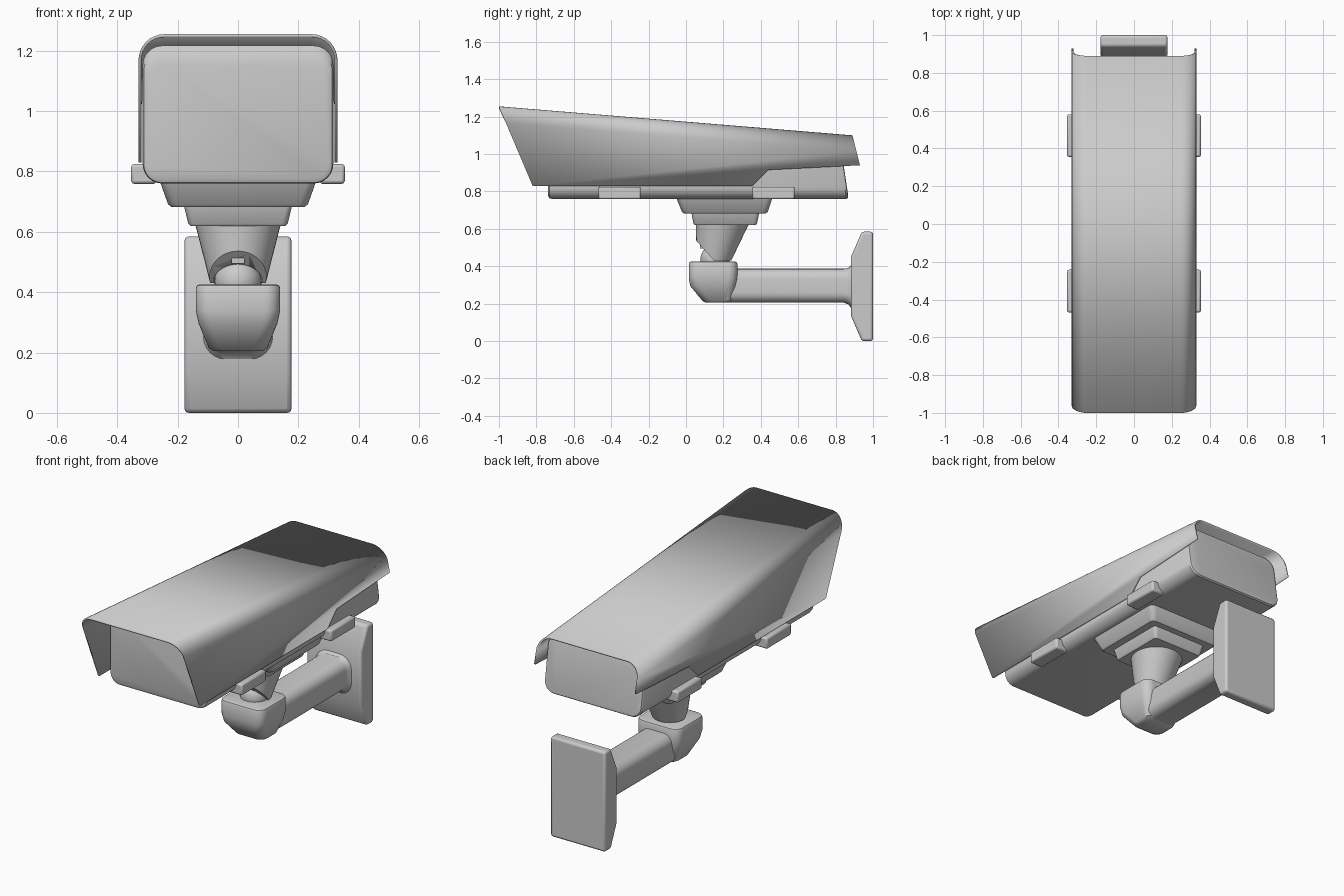
import bpy, bmesh
from math import sin, cos, pi
from mathutils import Vector

if "Cube" in bpy.data.objects:
    bpy.data.objects.remove(bpy.data.objects["Cube"])


def make(name, bm):
    me = bpy.data.meshes.new(name)
    bm.to_mesh(me)
    bm.free()
    ob = bpy.data.objects.new(name, me)
    bpy.context.collection.objects.link(ob)
    return ob


def bevel(ob, width, segments=3):
    m = ob.modifiers.new("bevel", 'BEVEL')
    m.width, m.segments, m.limit_method = width, segments, 'ANGLE'


def rrect(hw, b0, b1, r, n=6):
    """Rounded rectangle: first axis -hw..hw, second axis b0..b1."""
    out = []
    for k, (cx, cy) in enumerate([(hw - r, b1 - r), (r - hw, b1 - r),
                                  (r - hw, b0 + r), (hw - r, b0 + r)]):
        for i in range(n + 1):
            a = (k + i / n) * pi / 2
            out.append((cx + r * cos(a), cy + r * sin(a)))
    return out


def loft(name, rings):
    """Skin a series of equal-length rings and cap both ends."""
    bm = bmesh.new()
    vs = [[bm.verts.new(p) for p in ring] for ring in rings]
    n = len(vs[0])
    for a, b in zip(vs, vs[1:]):
        for i in range(n):
            j = (i + 1) % n
            bm.faces.new((a[i], a[j], b[j], b[i]))
    bm.faces.new(vs[0])
    bm.faces.new(vs[-1])
    bmesh.ops.recalc_face_normals(bm, faces=bm.faces[:])
    return make(name, bm)


def loft_z(name, sections):
    """Sections: z, half width, y0, y1, radius."""
    return loft(name, [[(x, y, s[0]) for x, y in rrect(*s[1:])] for s in sections])


def loft_y(name, sections, lean=0.0):
    """Sections: y, half width, z0, z1, radius, lean amount of that section."""
    return loft(name, [[(x, s[0] - s[5] * (z - 0.76), z) for x, z in rrect(*s[1:5])]
                       for s in sections])


def box(name, lo, hi):
    bm = bmesh.new()
    bmesh.ops.create_cube(bm, size=1)
    lo, hi = Vector(lo), Vector(hi)
    for v in bm.verts:
        v.co = [(l + h) / 2 + c * (h - l) for l, h, c in zip(lo, hi, v.co)]
    return make(name, bm)


# sun hood: sloping arch with slanted ends and stepped side skirts
R, W, N = 0.085, 0.33, 8
bm = bmesh.new()
rows = []
for side in (-1, 1):
    arc = []
    for i in range(N + 1):
        a = i / N * pi / 2
        x, d = side * (W - R + R * sin(a)), R * (1 - cos(a))
        t, u = d / 0.4102, d / 0.1567
        arc.append((bm.verts.new((x, -1 + 0.18 * t, 1.255 - 0.425 * t)),
                    bm.verts.new((x, 0.89 + 0.04 * u, 1.10 - 0.16 * u))))
    f, b = arc[-1]
    skirt = [(0.93, 0.94), (0.44, 0.915), (0.355, 0.83), (-0.82, 0.83)]
    bm.faces.new([f, b] + [bm.verts.new((side * W, y, z)) for y, z in skirt])
    rows += arc[::-1] if side < 0 else arc
for (f0, b0), (f1, b1) in zip(rows, rows[1:]):
    bm.faces.new((f0, f1, b1, b0))
bmesh.ops.recalc_face_normals(bm, faces=bm.faces[:])
bm.normal_update()
if max(bm.faces, key=lambda f: f.calc_center_median().z).normal.z < 0:
    bmesh.ops.reverse_faces(bm, faces=bm.faces[:])
hood = make("sun_hood", bm)
m = hood.modifiers.new("thickness", 'SOLIDIFY')
m.thickness, m.offset = 0.01, -1

# camera housing with softened ends
loft_y("housing", [(-0.737, 0.300, 0.778, 1.155, 0.05, 0),
                   (-0.730, 0.312, 0.763, 1.195, 0.06, 0),
                   (-0.715, 0.316, 0.760, 1.217, 0.065, 0),
                   (0.858, 0.316, 0.760, 1.085, 0.065, 0.15),
                   (0.867, 0.310, 0.766, 1.079, 0.06, 0.15),
                   (0.870, 0.298, 0.778, 1.067, 0.05, 0.15)])

# side clips
for side, tag in ((-1, "left"), (1, "right")):
    for y, end in ((-0.355, "front"), (0.468, "rear")):
        x0, x1 = sorted((side * 0.27, side * 0.354))
        clip = box(f"clip_{end}_{tag}", (x0, y - 0.113, 0.759), (x1, y + 0.113, 0.825))
        bevel(clip, 0.01, 2)

# stepped mounting plates under the housing
loft_z("upper_mount_plate", [(0.765, 0.258, -0.052, 0.462, 0.03),
                             (0.692, 0.232, -0.022, 0.438, 0.03),
                             (0.683, 0.222, -0.012, 0.428, 0.025)])
loft_z("lower_mount_plate", [(0.69, 0.18, 0.028, 0.392, 0.02),
                             (0.628, 0.165, 0.040, 0.380, 0.02),
                             (0.620, 0.158, 0.047, 0.373, 0.015)])

# tapered socket neck, cut slantwise at the front
bm = bmesh.new()
ends = []
for z, y, r in ((0.63, 0.195, 0.143), (0.43, 0.15, 0.092)):
    ends.append([bm.verts.new((r * cos(i * pi / 20), y + r * sin(i * pi / 20), z))
                 for i in range(40)])
for i in range(40):
    j = (i + 1) % 40
    bm.faces.new((ends[0][i], ends[0][j], ends[1][j], ends[1][i]))
for e in ends:
    bm.faces.new(e)
cut = bmesh.ops.bisect_plane(bm, geom=bm.verts[:] + bm.edges[:] + bm.faces[:],
                             plane_co=(0, 0.065, 0.525), plane_no=(0, -0.095, -0.085),
                             clear_outer=True)
bmesh.ops.holes_fill(bm, edges=[e for e in bm.edges if e.is_boundary])
bmesh.ops.recalc_face_normals(bm, faces=bm.faces[:])
neck = make("socket_neck", bm)


def sphere(name, r):
    bm = bmesh.new()
    bmesh.ops.create_uvsphere(bm, u_segments=32, v_segments=20, radius=r)
    bmesh.ops.translate(bm, verts=bm.verts[:], vec=(0, 0.155, 0.437))
    return make(name, bm)


# ball joint and the hollow it sits in
cutter = sphere("socket_cutter", 0.083)
cutter.hide_render = True
cutter.hide_viewport = False
cutter.display_type = 'WIRE'
m = neck.modifiers.new("socket", 'BOOLEAN')
m.operation, m.object, m.solver = 'DIFFERENCE', cutter, 'EXACT'
sphere("ball_joint", 0.078)
box("socket_tab", (-0.022, 0.075, 0.495), (0.022, 0.13, 0.53))

# arm head: rounded block tapering downwards
head = loft_z("arm_head", [(0.205, 0.082, 0.108, 0.235, 0.04),
                           (0.215, 0.097, 0.088, 0.250, 0.045),
                           (0.295, 0.130, 0.022, 0.268, 0.05),
                           (0.340, 0.140, 0.015, 0.275, 0.05),
                           (0.413, 0.140, 0.015, 0.275, 0.05),
                           (0.422, 0.136, 0.019, 0.271, 0.046),
                           (0.426, 0.126, 0.029, 0.261, 0.036)])

# arm flaring into the wall plate
loft_y("arm", [(0.15, 0.10, 0.205, 0.387, 0.055, 0),
               (0.845, 0.10, 0.205, 0.387, 0.055, 0),
               (0.870, 0.104, 0.195, 0.392, 0.06, 0),
               (0.882, 0.115, 0.178, 0.405, 0.075, 0),
               (0.900, 0.120, 0.172, 0.410, 0.08, 0)])

# wall plate with chamfered top and bottom, rounded corners
side_profile = [(1, 0), (1, 0.585), (0.94, 0.585), (0.882, 0.45), (0.882, 0.135), (0.94, 0)]
plate = loft("wall_plate", [[(x, y, z) for y, z in side_profile] for x in (-0.177, 0.177)])
bevel(plate, 0.014, 3)

# smooth shading with crisp edges
bpy.ops.object.select_all(action='DESELECT')
for ob in bpy.context.collection.objects:
    if ob.type == 'MESH':
        ob.select_set(True)
        bpy.context.view_layer.objects.active = ob
bpy.ops.object.shade_smooth_by_angle(angle=0.6)
